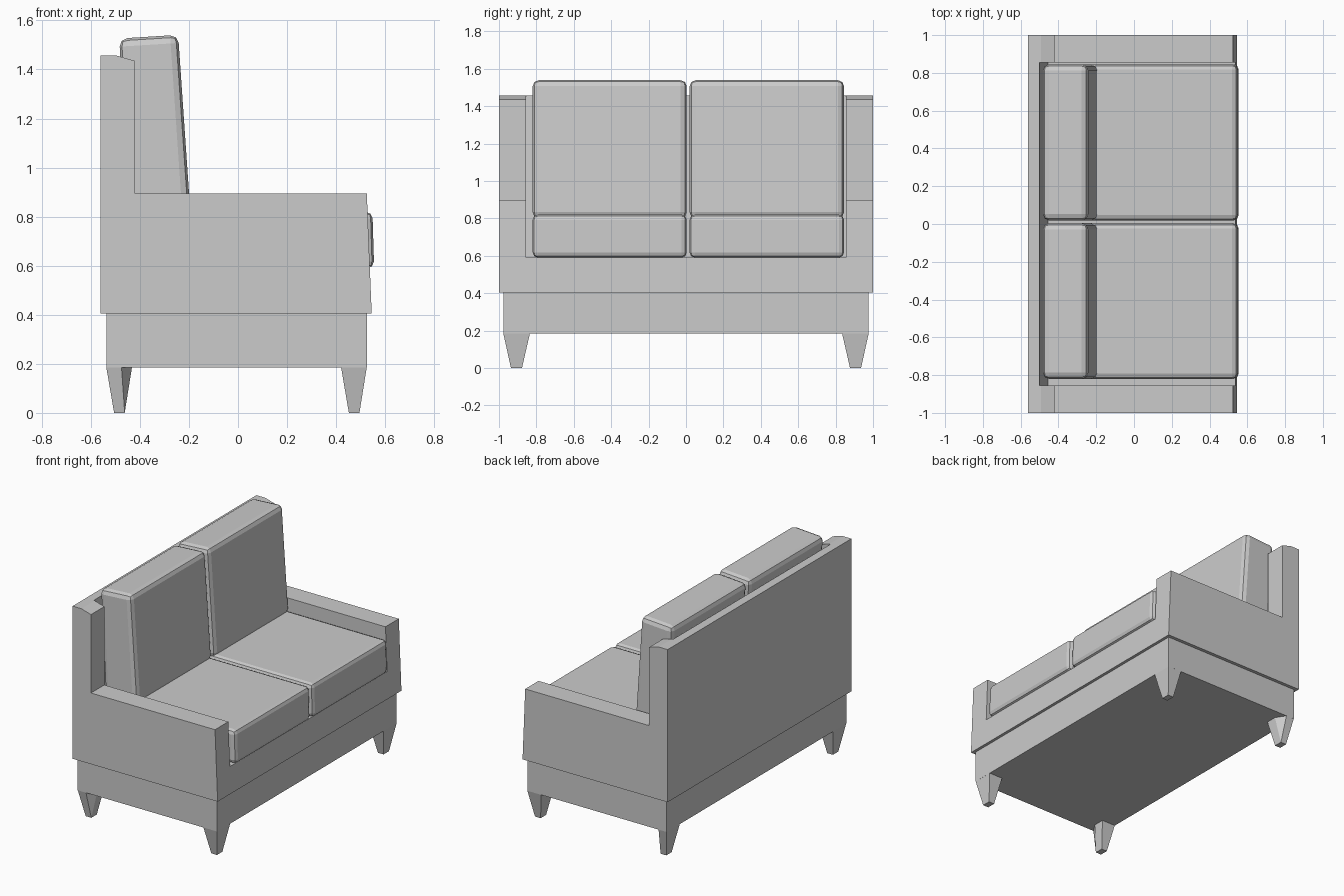
import bpy, bmesh

if "Cube" in bpy.data.objects:
    bpy.data.objects.remove(bpy.data.objects["Cube"])


def finish(name, bm):
    bmesh.ops.recalc_face_normals(bm, faces=bm.faces[:])
    mesh = bpy.data.meshes.new(name)
    bm.to_mesh(mesh)
    bm.free()
    obj = bpy.data.objects.new(name, mesh)
    bpy.context.collection.objects.link(obj)
    return obj


def prism(name, profile, y0, y1, bevel=0.0):
    """Extrude an x-z side profile from y0 to y1, optionally rounding all edges."""
    bm = bmesh.new()
    face = bm.faces.new([bm.verts.new((x, y0, z)) for x, z in profile])
    out = bmesh.ops.extrude_face_region(bm, geom=[face])
    verts = [g for g in out["geom"] if isinstance(g, bmesh.types.BMVert)]
    bmesh.ops.translate(bm, verts=verts, vec=(0, y1 - y0, 0))
    bmesh.ops.recalc_face_normals(bm, faces=bm.faces[:])
    if bevel:
        bmesh.ops.bevel(bm, geom=bm.edges[:], offset=bevel, segments=2,
                        profile=0.5, affect='EDGES')
    return finish(name, bm)


# Sofa frame: arms and back from one side profile, seat well cut out
frame = prism("frame", [(-0.56, 0.405), (0.545, 0.405), (0.525, 0.895),
                        (-0.42, 0.895), (-0.42, 1.435), (-0.493, 1.456),
                        (-0.56, 1.456)], -1, 1)
cutter = prism("seat_well_cutter", [(-0.508, 1.6), (-0.455, 0.59),
                                    (0.7, 0.59), (0.7, 1.6)], -0.855, 0.855)
cutter.hide_render = True
cutter.hide_set(True)
mod = frame.modifiers.new("seat_well", 'BOOLEAN')
mod.operation = 'DIFFERENCE'
mod.solver = 'EXACT'
mod.object = cutter

# Base plinth
prism("base", [(-0.537, 0.185), (0.525, 0.185), (0.525, 0.405),
               (-0.537, 0.405)], -0.977, 0.977)

# Seat and back cushions
for label, y0, y1 in (("left", -0.82, 0.004), ("right", 0.019, 0.845)):
    prism(label + "_seat_cushion", [(-0.45, 0.59), (0.555, 0.59),
                                    (0.548, 0.82), (-0.46, 0.82)], y0, y1, 0.028)
    prism(label + "_back_cushion", [(-0.445, 0.80), (-0.193, 0.80),
                                    (-0.244, 1.541), (-0.484, 1.526)], y0, y1, 0.033)


def leg(name, top, bottom, side):
    """Tapered leg; a fifth top corner gives a triangular facet."""
    bm = bmesh.new()
    for pts, z in ((top, 0.187), (bottom, 0.0)):
        for x, y in pts:
            bm.verts.new((x, y * side, z))
    bmesh.ops.convex_hull(bm, input=bm.verts[:])
    bmesh.ops.dissolve_limit(bm, angle_limit=0.01, verts=bm.verts[:], edges=bm.edges[:])
    finish(name, bm)


# Legs, mirrored across y
for label, side in (("left", -1), ("right", 1)):
    leg(label + "_front_leg",
        [(0.42, 0.834), (0.525, 0.834), (0.525, 0.977), (0.42, 0.977)],
        [(0.452, 0.877), (0.495, 0.877), (0.495, 0.936), (0.452, 0.936)], side)
    leg(label + "_back_leg",
        [(-0.537, 0.834), (-0.432, 0.834), (-0.432, 0.91), (-0.475, 0.977),
         (-0.537, 0.977)],
        [(-0.505, 0.877), (-0.462, 0.877), (-0.462, 0.936), (-0.505, 0.936)], side)
